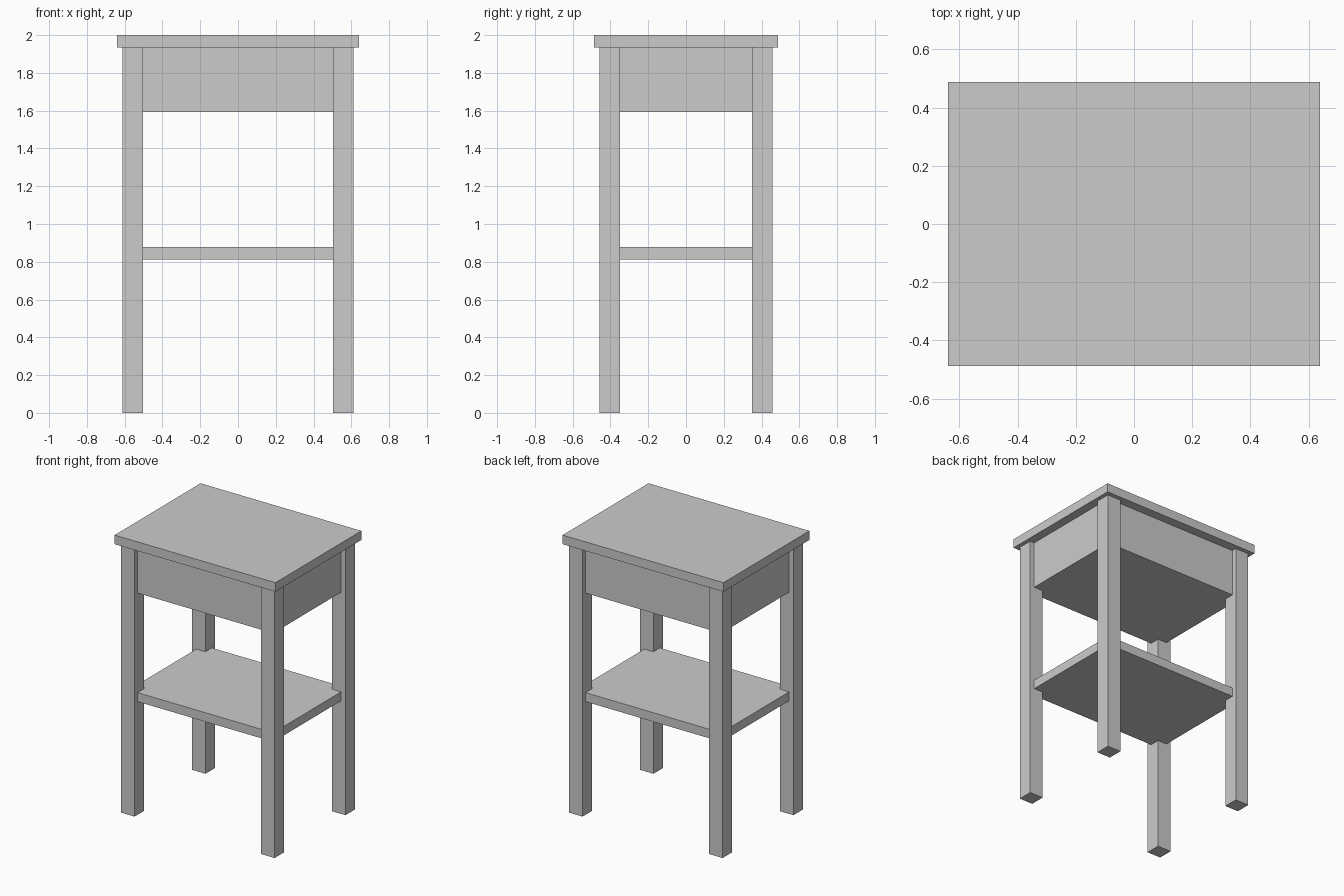
import bpy, bmesh

if "Cube" in bpy.data.objects:
    bpy.data.objects.remove(bpy.data.objects["Cube"])

LEG_IN = (0.503, 0.349)     # inner leg faces
LEG_OUT = (0.611, 0.457)    # outer leg faces
INSET = 0.035               # panels sit back from the outer leg faces


def prism(name, outline, z0, z1):
    """Extrude a counter-clockwise outline from z0 to z1."""
    bm = bmesh.new()
    base = bm.faces.new([bm.verts.new((x, y, z0)) for x, y in outline])
    ext = bmesh.ops.extrude_face_region(bm, geom=[base], use_keep_orig=True)
    for g in ext["geom"]:
        if isinstance(g, bmesh.types.BMVert):
            g.co.z = z1
    bmesh.ops.recalc_face_normals(bm, faces=bm.faces)
    mesh = bpy.data.meshes.new(name)
    bm.to_mesh(mesh)
    bm.free()
    obj = bpy.data.objects.new(name, mesh)
    bpy.context.collection.objects.link(obj)
    return obj


def rect(x0, x1, y0, y1):
    return [(x0, y0), (x1, y0), (x1, y1), (x0, y1)]


def notched():
    """Rectangle with its corners cut out around the legs."""
    ix, iy = LEG_IN
    ox, oy = LEG_OUT[0] - INSET, LEG_OUT[1] - INSET
    corner = [(ox, iy), (ix, iy), (ix, oy)]
    pts = list(corner)
    pts += [(-x, y) for x, y in reversed(corner)]
    pts += [(-x, -y) for x, y in corner]
    pts += [(x, -y) for x, y in reversed(corner)]
    return pts


# Table top
prism("table_top", rect(-0.64, 0.64, -0.488, 0.488), 1.935, 2.0)

# Drawer box and lower shelf, fitted between the legs
prism("drawer_box", notched(), 1.594, 1.935)
prism("lower_shelf", notched(), 0.813, 0.878)

# Four square legs
for side, sx in (("left", -1), ("right", 1)):
    for end, sy in (("front", -1), ("back", 1)):
        xs = sorted((sx * LEG_IN[0], sx * LEG_OUT[0]))
        ys = sorted((sy * LEG_IN[1], sy * LEG_OUT[1]))
        prism(f"{end}_{side}_leg", rect(*xs, *ys), 0.0, 1.935)
